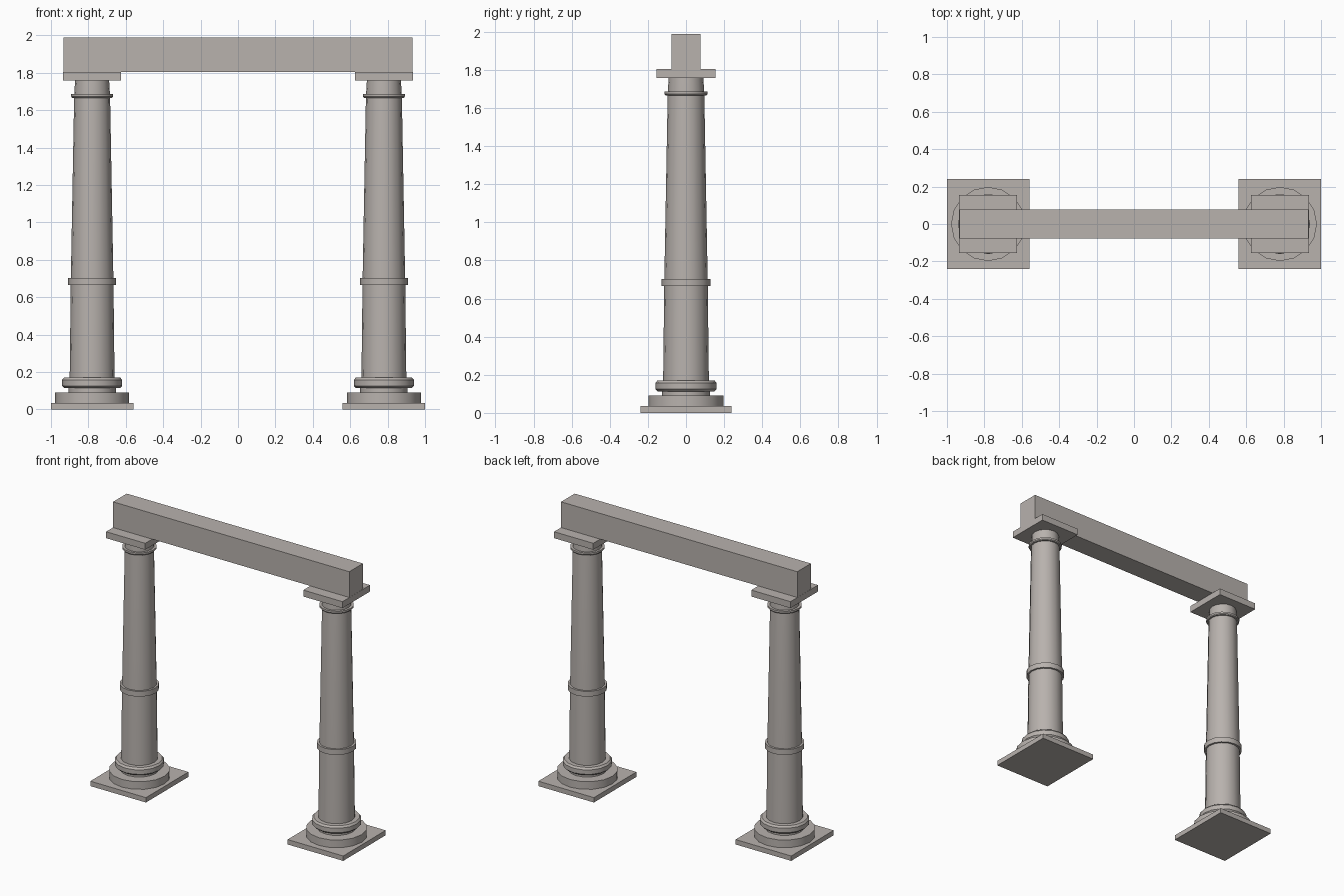
import bpy, bmesh, math

if "Cube" in bpy.data.objects:
    bpy.data.objects.remove(bpy.data.objects["Cube"])

SIDES = 16
stone = bpy.data.materials.new("warm_grey_stone")
stone.diffuse_color = (0.48, 0.445, 0.42, 1)
stone.use_nodes = True
stone.node_tree.nodes["Principled BSDF"].inputs["Base Color"].default_value = stone.diffuse_color


def finish(name, bm, smooth=False):
    bmesh.ops.recalc_face_normals(bm, faces=bm.faces)
    me = bpy.data.meshes.new(name)
    bm.to_mesh(me)
    bm.free()
    me.materials.append(stone)
    ob = bpy.data.objects.new(name, me)
    bpy.context.collection.objects.link(ob)
    if smooth:
        bpy.ops.object.select_all(action='DESELECT')
        ob.select_set(True)
        bpy.context.view_layer.objects.active = ob
        bpy.ops.object.shade_smooth_by_angle(angle=math.radians(30))
    return ob


def box(name, cx, hx, hy, z0, z1):
    bm = bmesh.new()
    bmesh.ops.create_cube(bm, size=2)
    for v in bm.verts:
        v.co = (cx + v.co.x * hx, v.co.y * hy, z0 if v.co.z < 0 else z1)
    finish(name, bm)


def lathe(name, cx, profile):
    """Capped solid of revolution from (radius, z) points."""
    bm = bmesh.new()
    rings = [[bm.verts.new((cx + r * math.cos(2 * math.pi * i / SIDES),
                            r * math.sin(2 * math.pi * i / SIDES), z))
              for i in range(SIDES)] for r, z in profile]
    for a, b in zip(rings, rings[1:]):
        for i in range(SIDES):
            j = (i + 1) % SIDES
            bm.faces.new((a[i], a[j], b[j], b[i]))
    bm.faces.new(rings[0])
    bm.faces.new(rings[-1])
    finish(name, bm, True)


for side, cx in (("left", -0.78), ("right", 0.78)):
    # square plinth and round base mouldings
    box(side + "_plinth", cx, 0.22, 0.24, 0, 0.035)
    lathe(side + "_base_disc", cx, [(0.198, 0.035), (0.198, 0.09)])
    lathe(side + "_base_neck", cx, [(0.127, 0.09), (0.127, 0.115)])
    lathe(side + "_base_roll", cx, [(0.148, 0.113), (0.161, 0.125),
                                    (0.161, 0.157), (0.15, 0.17)])
    # tapered shaft and its two bands
    lathe(side + "_shaft", cx, [(0.12, 0.165), (0.114, 0.685),
                                (0.096, 1.675), (0.091, 1.758)])
    lathe(side + "_lower_band", cx, [(0.128, 0.665), (0.128, 0.703)])
    lathe(side + "_upper_band", cx, [(0.107, 1.666), (0.112, 1.672), (0.112, 1.685)])
    # square capital
    box(side + "_capital", cx, 0.155, 0.155, 1.757, 1.803)

# lintel beam across the top
box("lintel", 0, 0.934, 0.077, 1.803, 1.987)
